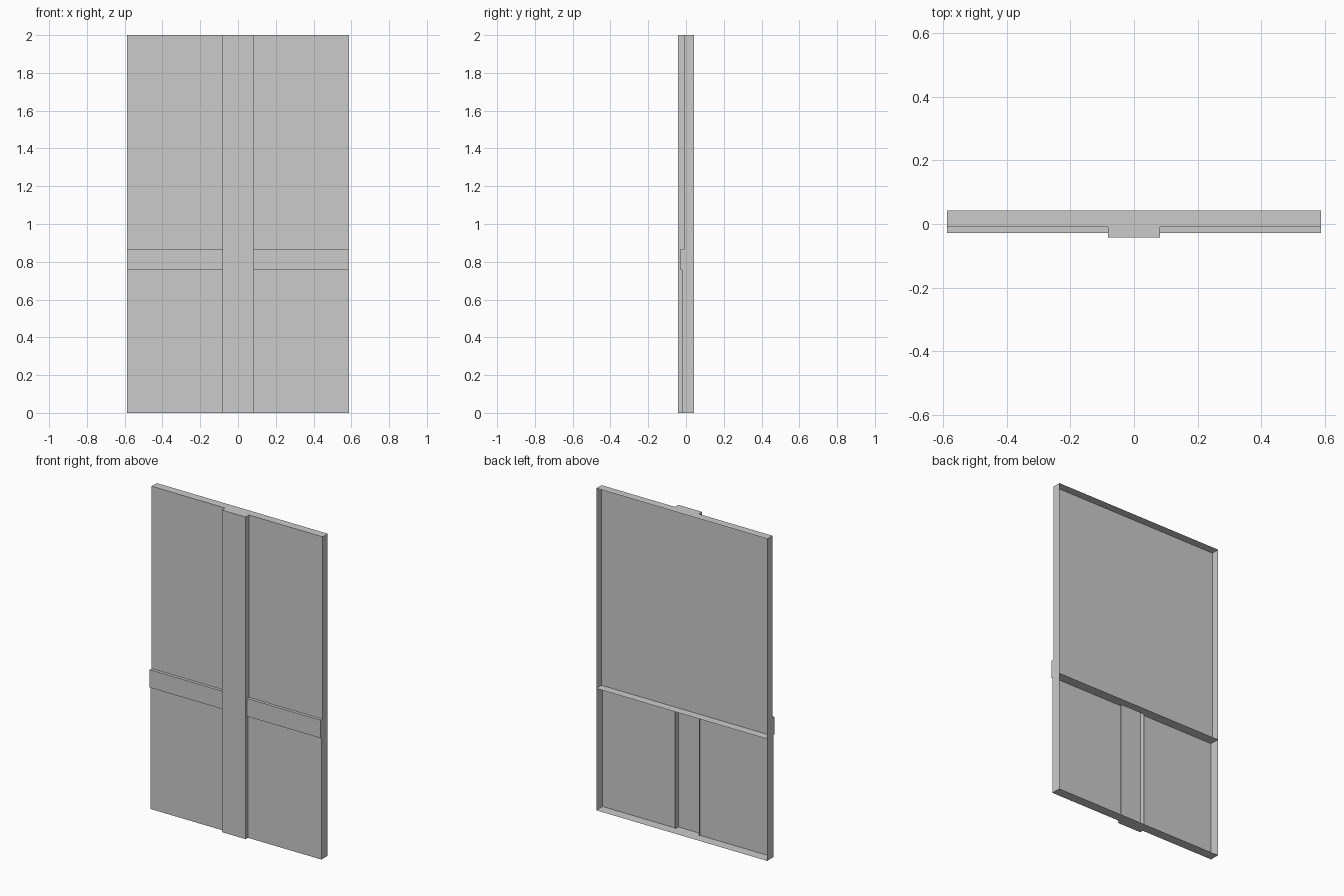
import bpy
import bmesh

if "Cube" in bpy.data.objects:
    bpy.data.objects.remove(bpy.data.objects["Cube"])

W, H = 0.587, 2.0              # half width, height
SX = 0.082                     # half width of the centre strip
Z1, Z2 = 0.757, 0.868          # rail bottom and top
BACK, UPPER, LOWER, RAIL, STRIP = 0.042, -0.009, -0.02, -0.028, -0.042


def shell(name, x, y, z, remove="", mirror=False):
    """Box between the given ranges, leaving out the listed sides."""
    bm = bmesh.new()
    bmesh.ops.create_cube(bm, size=1)
    for v in bm.verts:
        v.co = [r[0] if c < 0 else r[1] for c, r in zip(v.co, (x, y, z))]
    bm.normal_update()
    sides = {"left": (0, -1), "right": (0, 1), "front": (1, -1),
             "back": (1, 1), "bottom": (2, -1), "top": (2, 1)}
    picks = [sides[s] for s in remove.split()]
    bmesh.ops.delete(bm, context="FACES", geom=[
        f for f in bm.faces if any(f.normal[a] * s > 0.5 for a, s in picks)])
    me = bpy.data.meshes.new(name)
    bm.to_mesh(me)
    bm.free()
    ob = bpy.data.objects.new(name, me)
    bpy.context.collection.objects.link(ob)
    if mirror:
        ob.modifiers.new("mirror", "MIRROR").use_mirror_merge = False
    return ob


# Upper tray, open at the back; its floor forms the thin shelf
shell("upper_panel", (-W, W), (UPPER, BACK), (Z1, H), "back")

# Lower panel halves with outer walls and floor
shell("lower_panels", (SX, W), (LOWER, BACK), (0, Z1), "back top left", mirror=True)

# Floor between the lower halves
shell("lower_floor", (-SX, SX), (UPPER, BACK), (0, Z1), "back top left right front")

# Horizontal rails on either side of the strip
shell("cross_rails", (SX, W), (RAIL, UPPER), (Z1, Z2), "back left", mirror=True)

# Vertical centre strip, a channel open at the back
shell("centre_strip", (-SX, SX), (STRIP, UPPER), (0, H), "back")
